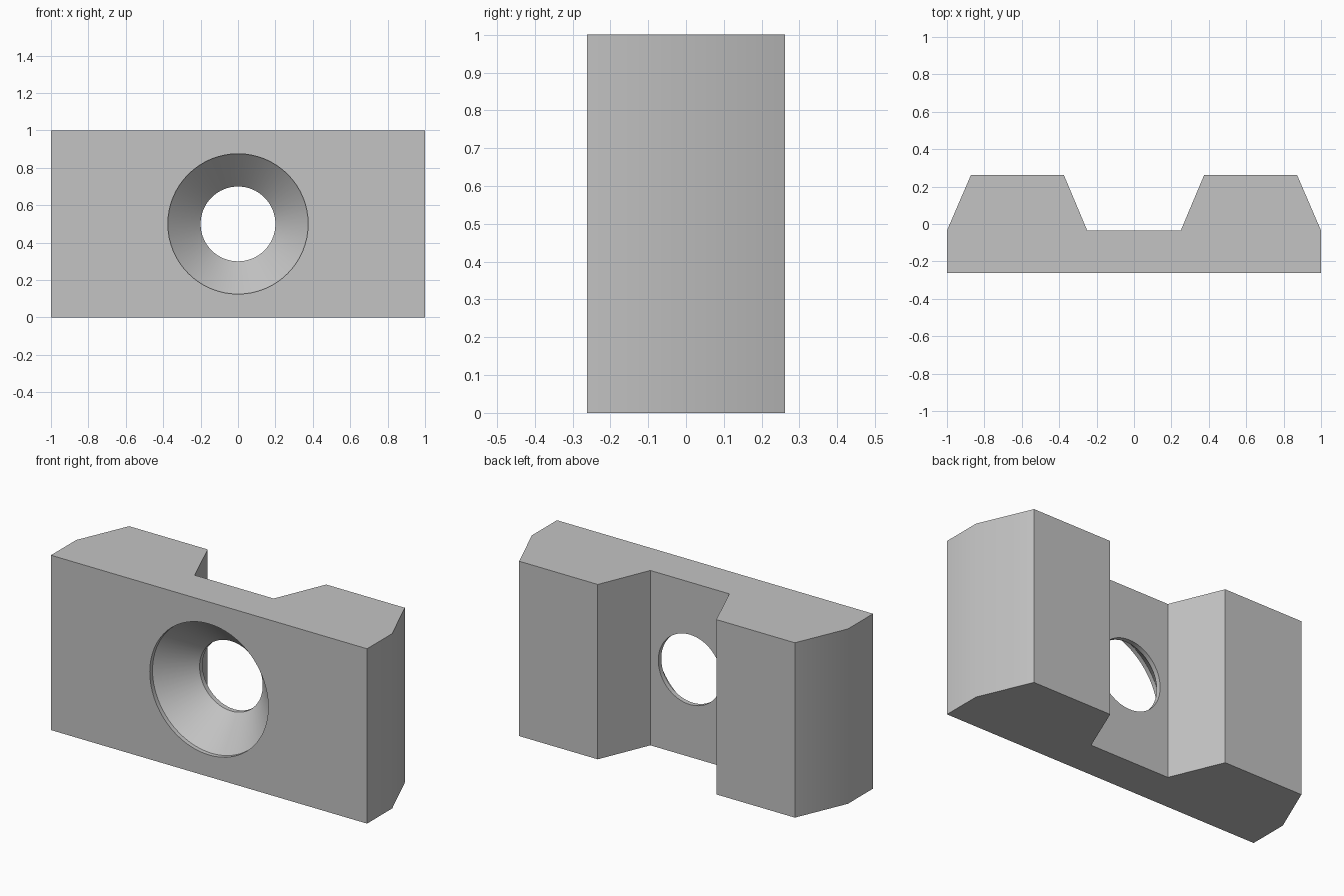
import bpy
import bmesh
import math
from mathutils import Matrix, Vector

cube = bpy.data.objects.get("Cube")
if cube:
    bpy.data.objects.remove(cube, do_unlink=True)

grey = bpy.data.materials.new("light_grey")
grey.use_nodes = True
grey.diffuse_color = (0.55, 0.55, 0.55, 1)
grey.node_tree.nodes["Principled BSDF"].inputs["Base Color"].default_value = (0.55, 0.55, 0.55, 1)


def make_object(name, bm):
    bmesh.ops.recalc_face_normals(bm, faces=bm.faces)
    mesh = bpy.data.meshes.new(name)
    bm.to_mesh(mesh)
    bm.free()
    mesh.materials.append(grey)
    obj = bpy.data.objects.new(name, mesh)
    bpy.context.collection.objects.link(obj)
    return obj


# Block: mirrored plan profile with a flared slot at the back, extruded upward
FRONT, SHOULDER, BACK, HEIGHT = -0.262, -0.035, 0.262, 1.0
half = [(1, FRONT), (1, SHOULDER), (0.872, BACK), (0.375, BACK), (0.25, SHOULDER)]
outline = half + [(-x, y) for x, y in reversed(half)]
bm = bmesh.new()
base = bm.faces.new([bm.verts.new((x, y, 0)) for x, y in outline])
top = bmesh.ops.extrude_face_region(bm, geom=[base])
bmesh.ops.translate(bm, vec=(0, 0, HEIGHT),
                    verts=[v for v in top["geom"] if isinstance(v, bmesh.types.BMVert)])
block = make_object("slotted_block", bm)

# Countersunk hole cutter: (radius, y) profile revolved about the y axis
profile = [(0, -0.4), (0.375, -0.4), (0.375, -0.237), (0.2, -0.062), (0.2, 0.1), (0, 0.1)]
bm = bmesh.new()
centre = Vector((0, 0, HEIGHT / 2))
verts = [bm.verts.new(centre + Vector((r, y, 0))) for r, y in profile]
edges = [bm.edges.new(pair) for pair in zip(verts, verts[1:])]
bmesh.ops.spin(bm, geom=verts + edges, cent=centre, axis=(0, 1, 0),
               angle=math.tau, steps=64)
bmesh.ops.remove_doubles(bm, verts=bm.verts, dist=0.0001)
cutter = make_object("countersink_cutter", bm)
cutter.hide_render = True

# Cut the hole, then drop the cutter
cut = block.modifiers.new("countersunk_hole", "BOOLEAN")
cut.operation = "DIFFERENCE"
cut.solver = "EXACT"
cut.object = cutter
bpy.ops.object.select_all(action="DESELECT")
bpy.context.view_layer.objects.active = block
block.select_set(True)
bpy.ops.object.modifier_apply(modifier=cut.name)
bpy.data.objects.remove(cutter, do_unlink=True)

# Smooth hole walls and soft side bends, crisp corners
bpy.ops.object.shade_smooth_by_angle(angle=math.radians(30))
